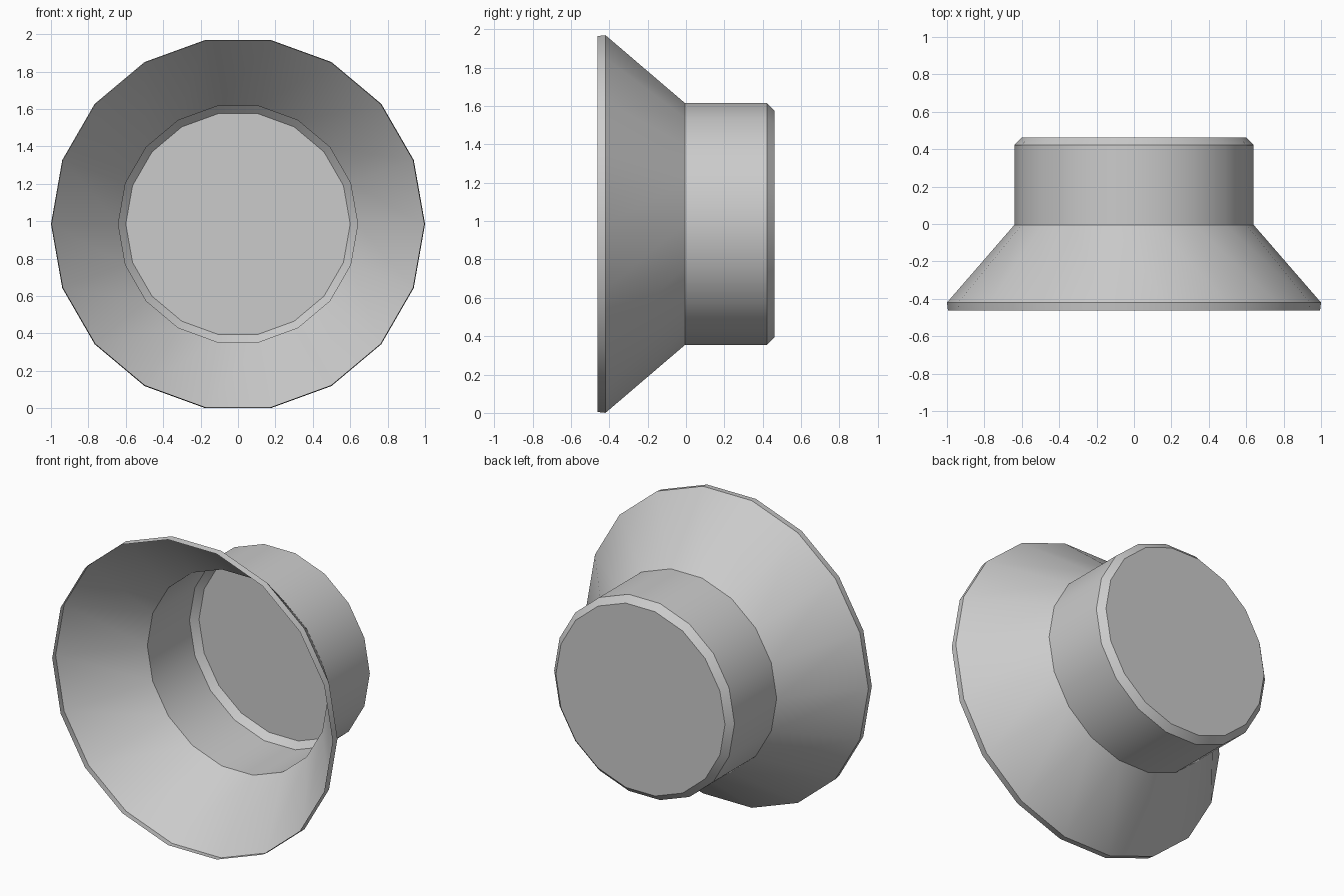
import bpy, bmesh, math

if "Cube" in bpy.data.objects:
    bpy.data.objects.remove(bpy.data.objects["Cube"])

SIDES = 18
CENTRE_Z = math.cos(math.pi / SIDES)  # flat side rests on z = 0

# (radius, y) from the open flared rim to the closed back
profile = [(0.995, -0.462), (1.0, -0.42), (0.64, -0.005), (0.64, 0.422), (0.60, 0.462)]

# Thin open shell: one ring of vertices per profile point
bm = bmesh.new()
rings = []
for r, y in profile:
    angles = [2 * math.pi * i / SIDES for i in range(SIDES)]
    rings.append([bm.verts.new((r * math.cos(a), y, CENTRE_Z + r * math.sin(a))) for a in angles])

# Walls, facing outward
for a, b in zip(rings, rings[1:]):
    for i in range(SIDES):
        j = (i + 1) % SIDES
        bm.faces.new((a[i], b[i], b[j], a[j]))

# Closed back disc, facing +y
bm.faces.new(rings[-1][::-1])
bm.normal_update()

mesh = bpy.data.meshes.new("flared_cup")
bm.to_mesh(mesh)
bm.free()
cup = bpy.data.objects.new("flared_cup", mesh)
bpy.context.collection.objects.link(cup)

# Smooth around the axis, sharp between bands
bpy.context.view_layer.objects.active = cup
cup.select_set(True)
bpy.ops.object.shade_smooth_by_angle(angle=math.radians(30))
